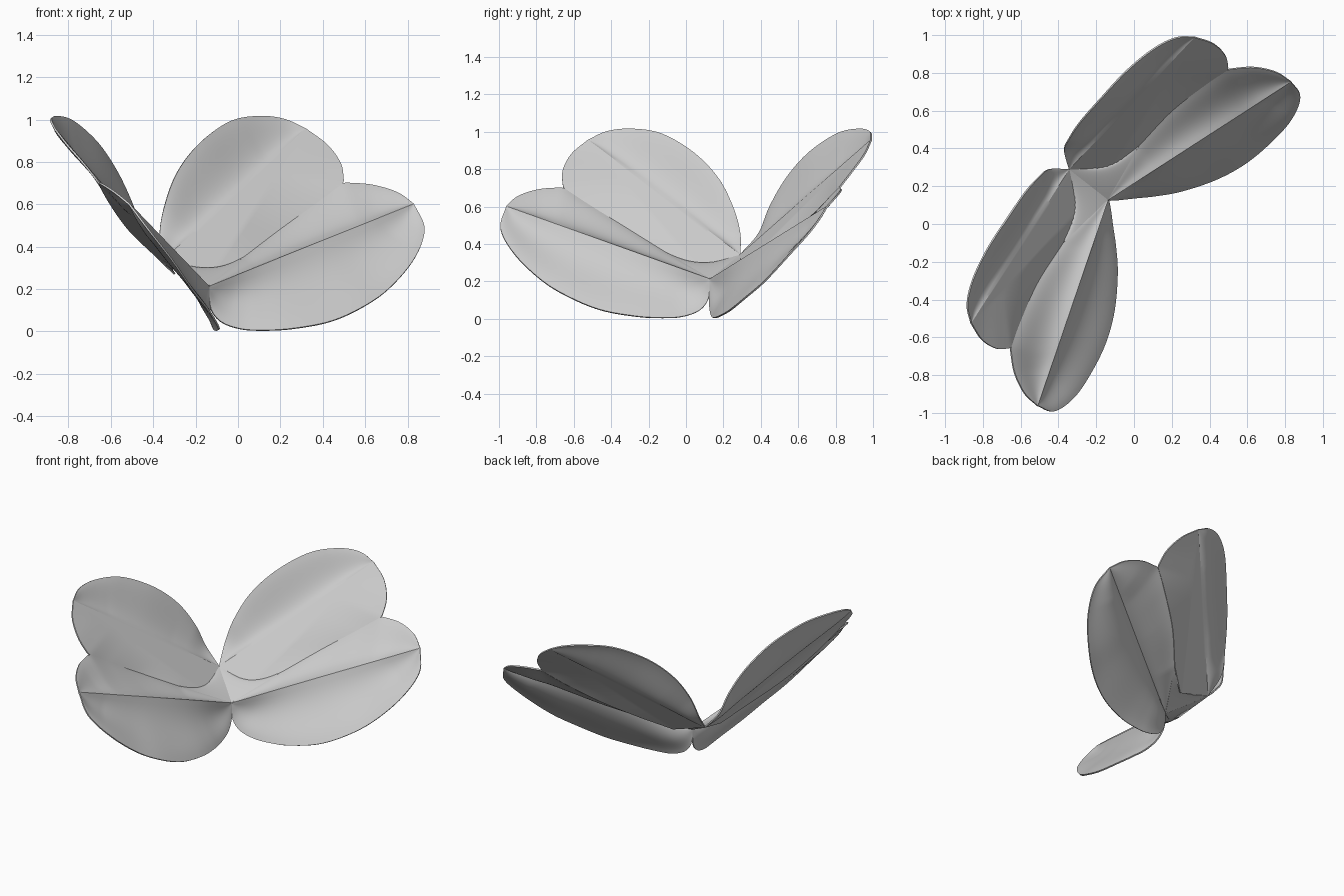
import bpy, bmesh
from mathutils import Vector

cube = bpy.data.objects.get("Cube")
if cube:
    bpy.data.objects.remove(cube, do_unlink=True)

mat = bpy.data.materials.new("wing grey")
mat.use_nodes = True
GREY = (0.6, 0.6, 0.6, 1)
mat.diffuse_color = GREY
mat.node_tree.nodes["Principled BSDF"].inputs["Base Color"].default_value = GREY

# Wing landmarks for the left side
ROOT = (-.14, .128, .21)      # front end of the hinge
HINGE = (-.345, .29, .34)     # rear end of the hinge
FOLD = (-.115, .3, .27)       # start of the inner fold
INNER = (.03, .42, .35)
NOTCH = (.5, .82, .7)         # where both wings meet at the rim
FORE_TIP = (.83, .755, .6)
HIND_TIP = (.32, .99, .955)

MIDDLE = [INNER, (.2, .6, .48), (.38, .74, .61), NOTCH]
FORE_LOWER = [ROOT, (-.13, .127, .11), (-.08, .13, .045), (.01, .14, .012), (.11, .15, .005),
              (.25, .175, .012), (.43, .235, .045), (.58, .315, .11), (.71, .42, .2),
              (.83, .55, .34), (.88, .675, .48), FORE_TIP]
FORE_UPPER = [NOTCH, (.63, .83, .69), (.75, .805, .655), FORE_TIP]
HIND_LOWER = [NOTCH, (.485, .89, .79), (.42, .955, .88), HIND_TIP]
HIND_UPPER = [HINGE, (-.37, .39, .455), (-.345, .45, .6), (-.285, .54, .755),
              (-.18, .66, .89), (-.04, .81, .99), (.1, .925, 1.015), (.22, .985, 1), HIND_TIP]

UP = Vector((.063, -.595, .8)).normalized()     # upper side of the left wing
SIDE = Vector((.616, .788, 0)).normalized()     # normal of the symmetry plane
CENTRE = Vector((-.14, .13, 0))
STEPS, ROWS = 64, 12


def smooth(points, sub=12):
    """Rounded curve through the points."""
    p = [Vector(q) for q in points]
    p = [2 * p[0] - p[1]] + p + [2 * p[-1] - p[-2]]
    out = []
    for a, b, c, d in zip(p, p[1:], p[2:], p[3:]):
        for k in range(sub):
            t = k / sub
            out.append((2 * b + (c - a) * t + (2 * a - 5 * b + 4 * c - d) * t ** 2
                        + (3 * b - a - 3 * c + d) * t ** 3) / 2)
    return out + [p[-2]]


def resample(line):
    """Evenly spaced points along a polyline."""
    line = [Vector(q) for q in line]
    lengths = [(b - a).length for a, b in zip(line, line[1:])]
    total, out, i, done = sum(lengths), [], 0, 0
    for k in range(STEPS + 1):
        goal = total * k / STEPS
        while i < len(lengths) - 1 and done + lengths[i] < goal:
            done += lengths[i]
            i += 1
        t = min(1, (goal - done) / max(lengths[i], 1e-9))
        out.append(line[i].lerp(line[i + 1], t))
    return out


def loft(bm, first, second, sag):
    """Skin between two lines, dished away from the upper side."""
    a, b = resample(first), resample(second)
    grid = []
    for j in range(ROWS + 1):
        t = j / ROWS
        grid.append([bm.verts.new(p.lerp(q, t) - UP * sag * 6.75 * t * (1 - t) ** 2
                                  * min(1, (q - p).length / .25))
                     for p, q in zip(a, b)])
    for r, s in zip(grid, grid[1:]):
        for k in range(STEPS):
            bm.faces.new((r[k], r[k + 1], s[k + 1], s[k]))


def build(name, patches, mirrored):
    bm = bmesh.new()
    for patch in patches:
        loft(bm, *patch)
    bmesh.ops.remove_doubles(bm, verts=bm.verts, dist=.0005)
    bmesh.ops.dissolve_degenerate(bm, edges=bm.edges, dist=.0002)
    for f in bm.faces:
        f.normal_update()
        if f.normal.dot(UP) < 0:
            f.normal_flip()
    if mirrored:
        for v in bm.verts:
            v.co -= 2 * (v.co - CENTRE).dot(SIDE) * SIDE
        bmesh.ops.reverse_faces(bm, faces=bm.faces)
    mesh = bpy.data.meshes.new(name)
    bm.to_mesh(mesh)
    bm.free()
    mesh.materials.append(mat)
    obj = bpy.data.objects.new(name, mesh)
    bpy.context.collection.objects.link(obj)
    for o in bpy.context.selected_objects:
        o.select_set(False)
    obj.select_set(True)
    bpy.context.view_layer.objects.active = obj
    solid = obj.modifiers.new("thickness", 'SOLIDIFY')
    solid.thickness = .009
    solid.offset = 0
    bpy.ops.object.modifier_apply(modifier=solid.name)
    bpy.ops.object.shade_smooth_by_angle(angle=.4)


fore_vein = [ROOT, FORE_TIP]
fold_vein = [FOLD, HIND_TIP]
rear_vein = [HINGE, HIND_TIP]
inner = smooth(MIDDLE)

# Each wing: leaf halves on both sides of the straight veins
PARTS = {
    "forewing": [
        (fore_vein, smooth(FORE_LOWER), .03),
        (fore_vein, [Vector(ROOT)] + inner + smooth(FORE_UPPER)[1:], .02)],
    "hindwing": [
        (fold_vein, [Vector(FOLD)] + inner + smooth(HIND_LOWER)[1:], .0),
        (fold_vein, rear_vein, .0),
        (rear_vein, smooth(HIND_UPPER), .025)],
    "wing_root": [([HINGE, FOLD], [ROOT, INNER], 0)],
}
for part, patches in PARTS.items():
    build("left_" + part, patches, False)
    build("right_" + part, patches, True)
